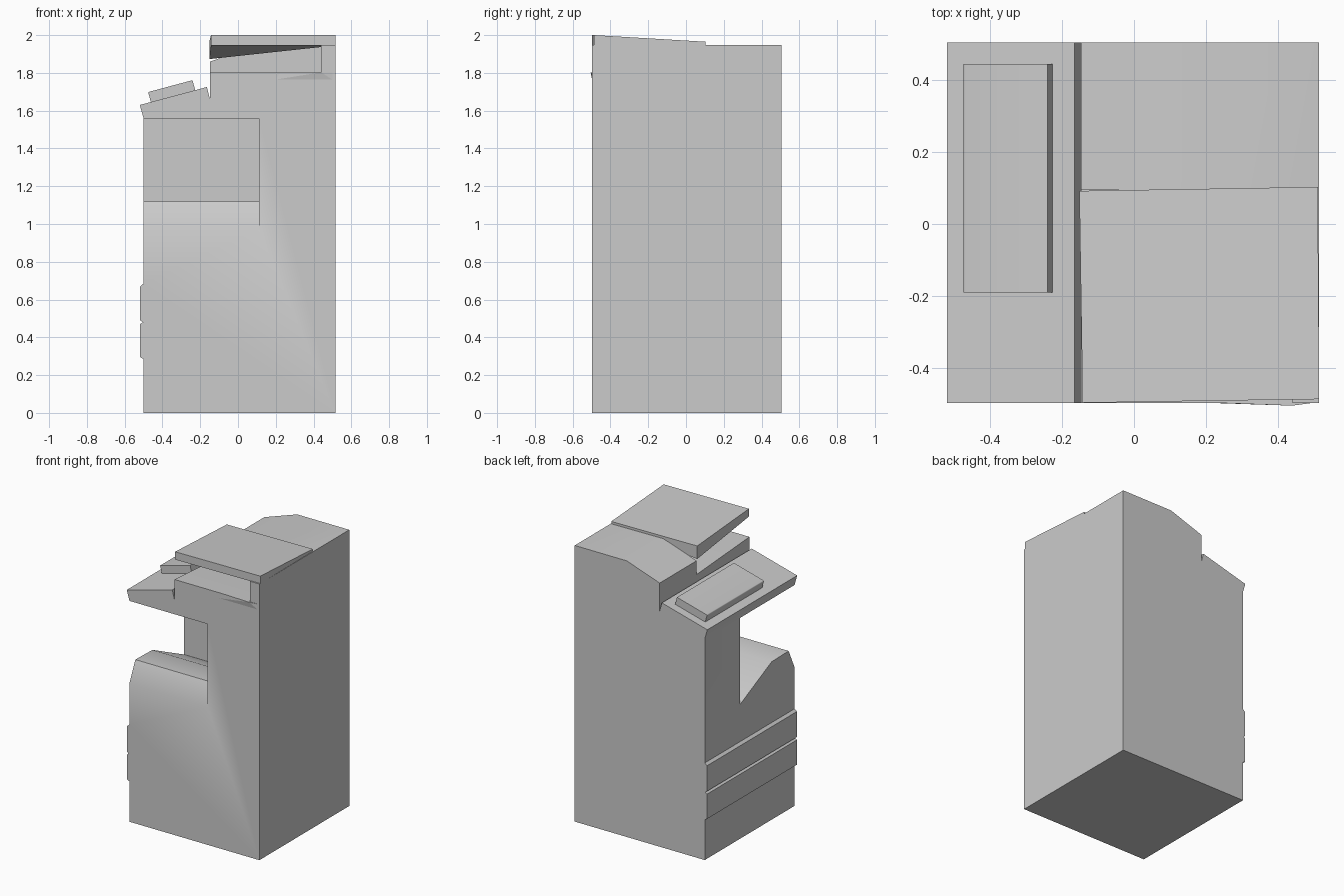
import bpy, bmesh, math
from mathutils import Matrix

if "Cube" in bpy.data.objects:
    bpy.data.objects.remove(bpy.data.objects["Cube"])


def finish(name, bm):
    bmesh.ops.recalc_face_normals(bm, faces=bm.faces)
    me = bpy.data.meshes.new(name)
    bm.to_mesh(me)
    bm.free()
    ob = bpy.data.objects.new(name, me)
    bpy.context.collection.objects.link(ob)
    return ob


def prism(name, pts, axis, a, b):
    """Extrude a 2D profile along x (points are y,z) or y (points are x,z)."""
    bm = bmesh.new()
    place = (lambda p: (a, *p)) if axis == 'x' else (lambda p: (p[0], a, p[1]))
    face = bm.faces.new([bm.verts.new(place(p)) for p in pts])
    new = bmesh.ops.extrude_face_region(bm, geom=[face])['geom']
    shift = (b - a, 0, 0) if axis == 'x' else (0, b - a, 0)
    bmesh.ops.translate(bm, vec=shift, verts=[v for v in new if isinstance(v, bmesh.types.BMVert)])
    return finish(name, bm)


def hull(name, pts):
    bm = bmesh.new()
    bmesh.ops.convex_hull(bm, input=[bm.verts.new(p) for p in pts])
    bmesh.ops.dissolve_limit(bm, angle_limit=0.01, verts=bm.verts, edges=bm.edges)
    return finish(name, bm)


def activate(ob):
    bpy.ops.object.select_all(action='DESELECT')
    ob.select_set(True)
    bpy.context.view_layer.objects.active = ob


def cut(ob, cutter):
    mod = ob.modifiers.new("cut", 'BOOLEAN')
    mod.object = cutter
    mod.solver = 'EXACT'
    activate(ob)
    bpy.ops.object.modifier_apply(modifier=mod.name)
    bpy.data.objects.remove(cutter)


# Cabinet: side silhouette with drawer fronts and sloped feeder shelf
body = prism("cabinet", [
    (-0.5, 0), (0.515, 0), (0.515, 1.948), (0.109, 1.948), (-0.148, 1.86),
    (-0.148, 1.66), (-0.165, 1.725), (-0.52, 1.63), (-0.5, 1.56),
    (-0.5, 0.685), (-0.518, 0.67), (-0.518, 0.49), (-0.503, 0.48),
    (-0.518, 0.47), (-0.518, 0.295), (-0.5, 0.285)], 'y', -0.497, 0.505)

# Output bay, open to the front and left, with a sloping floor
cut(body, prism("bay_cutter", [
    (-0.7, 0.975), (-0.497, 0.975), (-0.43, 1.118), (-0.24, 1.114),
    (0.114, 0.946), (0.114, 1.558), (-0.7, 1.558)], 'x', -0.8, 0.11))

# Scanner bed recess under the lid
cut(body, prism("scanner_cutter", [
    (-0.7, 1.803), (-0.49, 1.803), (0.094, 1.763), (0.094, 2.2), (-0.7, 2.2)], 'x', -0.3, 0.44))
activate(body)
bpy.ops.object.shade_smooth_by_angle(angle=math.radians(28))

# Lid: slightly skewed wedge, thicker toward the back left
hull("scanner_lid", [
    (-0.143, -0.497, 2.0), (0.515, -0.487, 2.0), (0.511, 0.103, 1.965), (-0.152, 0.092, 1.965),
    (-0.143, -0.497, 1.945), (0.515, -0.487, 1.945), (0.511, 0.103, 1.945), (-0.152, 0.092, 1.873)])

# Shallow lip on the front below the scanner
hull("front_lip", [
    (0.17, -0.495, 1.803), (0.514, -0.495, 1.803), (0.44, -0.505, 1.803),
    (0.14, -0.495, 1.755), (0.514, -0.495, 1.755)])

# Control panel sitting on the sloped shelf
bm = bmesh.new()
bmesh.ops.create_cube(bm, size=1)
bmesh.ops.scale(bm, vec=(0.243, 0.635, 0.064), verts=bm.verts)
edges = [e for e in bm.edges
         if all(v.co.x < 0 for v in e.verts) and all(v.co.z > 0 for v in e.verts)]
bmesh.ops.bevel(bm, geom=edges, offset=0.006, segments=2, affect='EDGES', profile=0.5)
bmesh.ops.transform(bm, matrix=Matrix.Translation((-0.35, 0.127, 1.699))
                    @ Matrix.Rotation(math.radians(-15), 4, 'Y'), verts=bm.verts)
panel = finish("control_panel", bm)
activate(panel)
bpy.ops.object.shade_smooth_by_angle(angle=math.radians(50))
